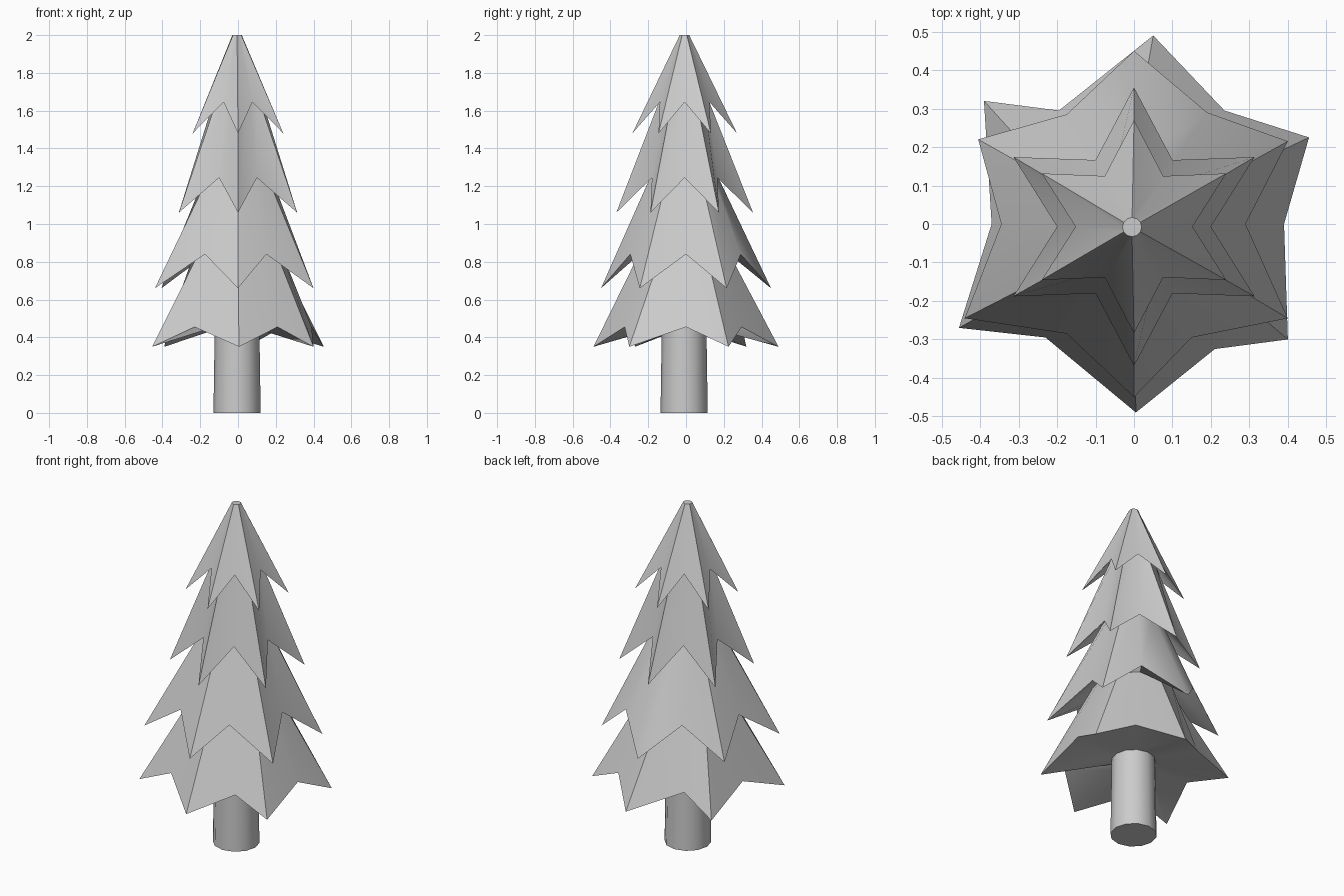
import bpy, bmesh, math

if "Cube" in bpy.data.objects:
    bpy.data.objects.remove(bpy.data.objects["Cube"])

N = 12  # sides: tips on odd steps, valleys on even steps, starting at +x


def circle(r, z, cx=0.0, cy=0.0):
    return [(cx + r * math.cos(k * math.tau / N),
             cy + r * math.sin(k * math.tau / N), z) for k in range(N)]


def star(r_tip, z_tip, r_valley, z_valley, cy=-0.007):
    pts = []
    for k in range(N):
        a = k * math.tau / N
        r, z = (r_tip, z_tip) if k % 2 else (r_valley, z_valley)
        pts.append((r * math.cos(a), cy + r * math.sin(a), z))
    return pts


def uneven_star(plan, z_tip, z_valley):
    return [(x, y, z_tip if k % 2 else z_valley) for k, (x, y) in enumerate(plan)]


def loft(name, rings, cap_bottom=False, cap_top=False):
    bm = bmesh.new()
    loops = [[bm.verts.new(p) for p in ring] for ring in rings]
    for a, b in zip(loops, loops[1:]):
        for i in range(N):
            j = (i + 1) % N
            bm.faces.new((a[i], a[j], b[j], b[i]))
    if cap_bottom:
        bm.faces.new(loops[0][::-1])
    if cap_top:
        bm.faces.new(loops[-1])
    mesh = bpy.data.meshes.new(name)
    bm.to_mesh(mesh)
    bm.free()
    obj = bpy.data.objects.new(name, mesh)
    bpy.context.collection.objects.link(obj)
    bpy.ops.object.select_all(action='DESELECT')
    obj.select_set(True)
    bpy.context.view_layer.objects.active = obj
    bpy.ops.object.shade_smooth_by_angle(angle=math.radians(40))
    return obj


# Plans of the two irregular lower branch tiers
low_plan = [(0.39, 0), (0.455, 0.225), (0.235, 0.295), (0.05, 0.49),
            (-0.195, 0.295), (-0.39, 0.32), (-0.37, 0), (-0.455, -0.27),
            (-0.23, -0.295), (0.005, -0.49), (0.21, -0.325), (0.40, -0.30)]
mid_plan = [(0.29, 0), (0.40, 0.215), (0.19, 0.29), (0, 0.45),
            (-0.175, 0.285), (-0.405, 0.22), (-0.345, 0), (-0.44, -0.245),
            (-0.175, -0.285), (0, -0.45), (0.15, -0.295), (0.40, -0.245)]

# Trunk
trunk_top = circle(0.118, 0.46, -0.005, -0.01)
loft("trunk", [circle(0.125, 0, -0.005, -0.01), trunk_top], cap_bottom=True)

# Foliage: star rims alternate with the narrow necks tucked under each tier
loft("foliage", [
    trunk_top,
    uneven_star(low_plan, 0.35, 0.455),
    circle(0.22, 0.88, 0, -0.01),
    uneven_star(mid_plan, 0.66, 0.84),
    circle(0.165, 1.28, 0, -0.01),
    star(0.362, 1.06, 0.20, 1.245),
    circle(0.12, 1.68, 0, -0.01),
    star(0.277, 1.48, 0.152, 1.645),
    circle(0.025, 2.0, -0.005, -0.008),
], cap_top=True)
